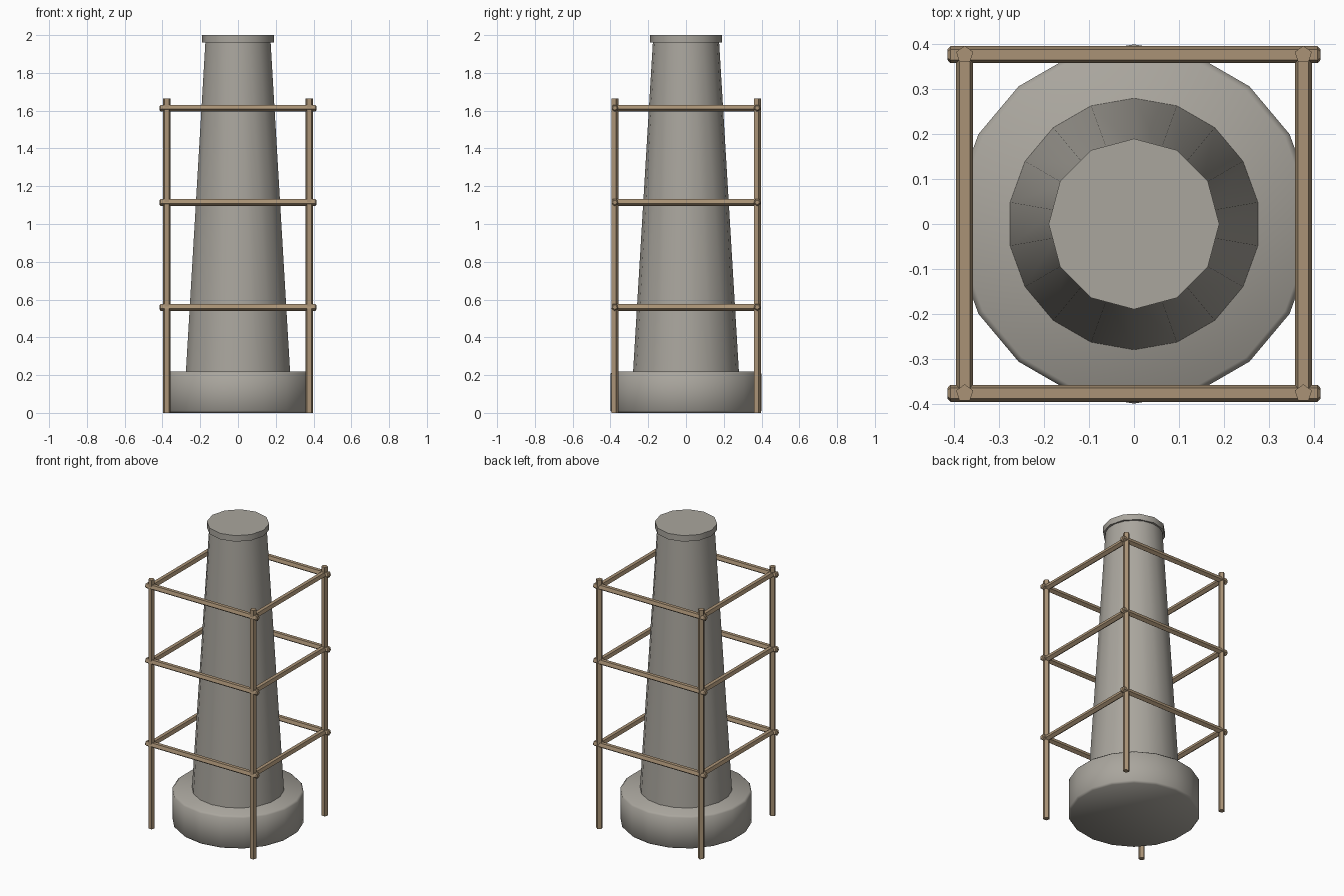
import bpy, bmesh, math
from mathutils import Matrix, Vector

if "Cube" in bpy.data.objects:
    bpy.data.objects.remove(bpy.data.objects["Cube"])


def material(name, rgb):
    m = bpy.data.materials.new(name)
    m.diffuse_color = (*rgb, 1.0)
    m.use_nodes = True
    m.node_tree.nodes["Principled BSDF"].inputs["Base Color"].default_value = m.diffuse_color
    return m


STONE = material("grey stone", (0.40, 0.38, 0.34))
WOOD = material("tan wood", (0.40, 0.29, 0.18))


def frustum(name, sides, r1, r2, depth, matrix, mat, bevel=0.0, smooth=None):
    """Capped cone or cylinder along local z; bevel rounds only the rims."""
    bm = bmesh.new()
    bmesh.ops.create_cone(bm, cap_ends=True, segments=sides, radius1=r1,
                          radius2=r2, depth=depth)
    if bevel:
        rims = [e for e in bm.edges
                if abs(e.verts[0].co.z - e.verts[1].co.z) < 1e-5]
        bmesh.ops.bevel(bm, geom=rims, offset=bevel, segments=1,
                        affect='EDGES', profile=0.5)
    bmesh.ops.transform(bm, matrix=matrix, verts=bm.verts)
    bmesh.ops.recalc_face_normals(bm, faces=bm.faces)
    mesh = bpy.data.meshes.new(name)
    bm.to_mesh(mesh)
    bm.free()
    mesh.materials.append(mat)
    if smooth:
        mesh.shade_smooth()
        mesh.set_sharp_from_angle(angle=math.radians(smooth))
    ob = bpy.data.objects.new(name, mesh)
    bpy.context.collection.objects.link(ob)
    return ob


def upright(name, sides, r1, r2, z1, z2, mat, x=0, y=0, **kw):
    return frustum(name, sides, r1, r2, z2 - z1,
                   Matrix.Translation((x, y, (z1 + z2) / 2)), mat, **kw)


def rail(name, centre, half, along_y):
    """Five-sided pole with a flat upper face."""
    m = Matrix.Translation(centre)
    if along_y:
        m = m @ Matrix.Rotation(math.pi / 2, 4, 'Z')
    # local z -> x, local +y -> down
    axes = Matrix(((0, 0, 1, 0), (1, 0, 0, 0), (0, -1, 0, 0), (0, 0, 0, 1)))
    return frustum(name, 5, 0.02, 0.02, 2 * half, m @ axes, WOOD, bevel=0.006)


# Stone column: footing, tapered shaft, top cap
upright("footing", 18, 0.40, 0.40, 0, 0.22, STONE, bevel=0.012, smooth=50)
upright("shaft", 18, 0.28, 0.175, 0.22, 1.97, STONE, smooth=35)
upright("cap", 12, 0.19, 0.19, 1.96, 2.0, STONE, smooth=35)

# Scaffold posts
P = 0.377
for sx in (-1, 1):
    for sy in (-1, 1):
        upright("scaffold_post", 5, 0.02, 0.02, 0, 1.665, WOOD, sx * P, sy * P)

# Scaffold rails at three levels
for z in (0.56, 1.115, 1.615):
    for s in (-1, 1):
        rail("long_rail", (0, s * P, z), 0.415, False)
        rail("cross_rail", (s * P, 0, z), 0.385, True)
